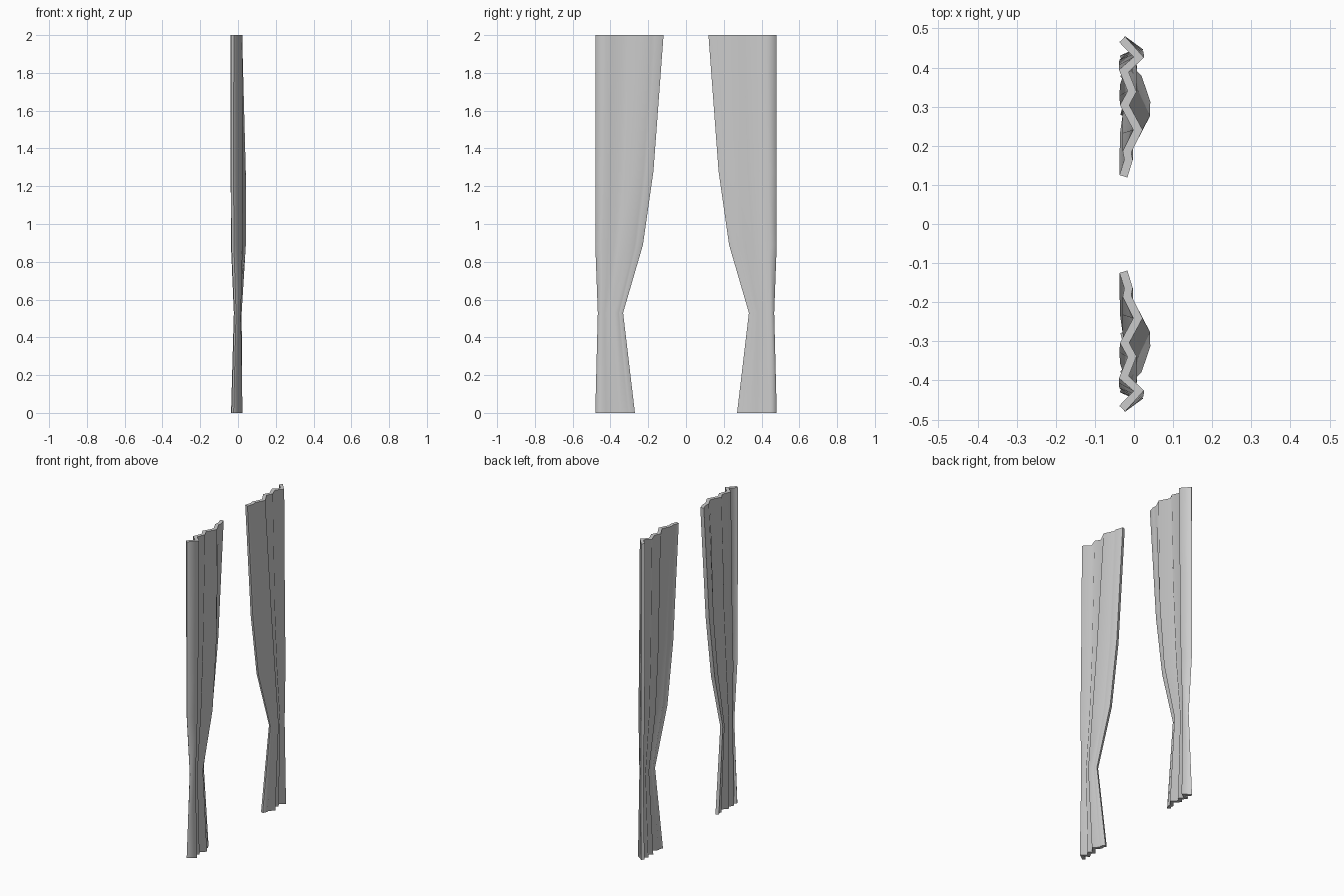
import bpy, bmesh
from mathutils import Vector

if "Cube" in bpy.data.objects:
    bpy.data.objects.remove(bpy.data.objects["Cube"])

# Fold zigzag at the rail: (fraction from outer to inner edge, x depth)
FOLDS = [(0, -.030), (.13, .012), (.23, -.026), (.38, -.005), (.48, -.024),
         (.66, .010), (.82, -.018), (.88, -.014), (1, -.027)]
# Levels: z, outer y, inner y, depth scale, extra push on the main fold, thickness
LEVELS = [(0, .472, .275, .95, 0, .020),
          (.53, .461, .336, .50, .005, .015),
          (.89, .472, .232, .95, .019, .021),
          (1.28, .472, .176, 1, .018, .021),
          (2, .472, .122, 1, 0, .021)]
MAIN = 5


def section(z, outer, inner, depth, push, thick):
    """Closed outline of the folded cloth at one height."""
    mid = [Vector((x * depth + (push if i == MAIN else 0),
                   outer + (inner - outer) * t)) for i, (t, x) in enumerate(FOLDS)]
    front, back = [], []
    for i, p in enumerate(mid):
        a = (p - mid[i - 1]).normalized() if i else None
        b = (mid[i + 1] - p).normalized() if i < len(mid) - 1 else None
        a, b = a or b, b or a
        tangent = (a + b).normalized()
        normal = Vector((-tangent.y, tangent.x))
        miter = min(1 / max(tangent.dot(a), .1), 1.25)
        off = normal * thick / 2 * miter
        front.append(p + off)
        back.append(p - off)
    return [(p.x, p.y, z) for p in front + back[::-1]]


def curtain(name, side):
    bm = bmesh.new()
    rings = [[bm.verts.new((x, y * side, z)) for x, y, z in section(*lv)] for lv in LEVELS]
    n, k = len(rings[0]), len(FOLDS)
    caps = []
    # Cloth sides and end strips
    for r0, r1 in zip(rings, rings[1:]):
        for i in range(n):
            j = (i + 1) % n
            f = bm.faces.new((r0[i], r0[j], r1[j], r1[i]))
            if i in (k - 1, n - 1):
                caps.append(f)
    # Top and bottom hems
    for r in (rings[0], rings[-1]):
        for i in range(k - 1):
            caps.append(bm.faces.new((r[i], r[i + 1], r[n - 2 - i], r[n - 1 - i])))
    bmesh.ops.recalc_face_normals(bm, faces=bm.faces[:])
    for f in bm.faces:
        f.smooth = True
    # Crisp hems, soft folds
    cap_set = set(caps)
    for e in bm.edges:
        if sum(f in cap_set for f in e.link_faces) == 1:
            e.smooth = False
    for f in caps:
        for e in f.edges:
            if e.calc_face_angle(0) > 1.2 and len(set(e.link_faces) & cap_set) == 2:
                e.smooth = False
    me = bpy.data.meshes.new(name)
    bm.to_mesh(me)
    bm.free()
    bpy.context.collection.objects.link(bpy.data.objects.new(name, me))


curtain("curtain_right", 1)
curtain("curtain_left", -1)
